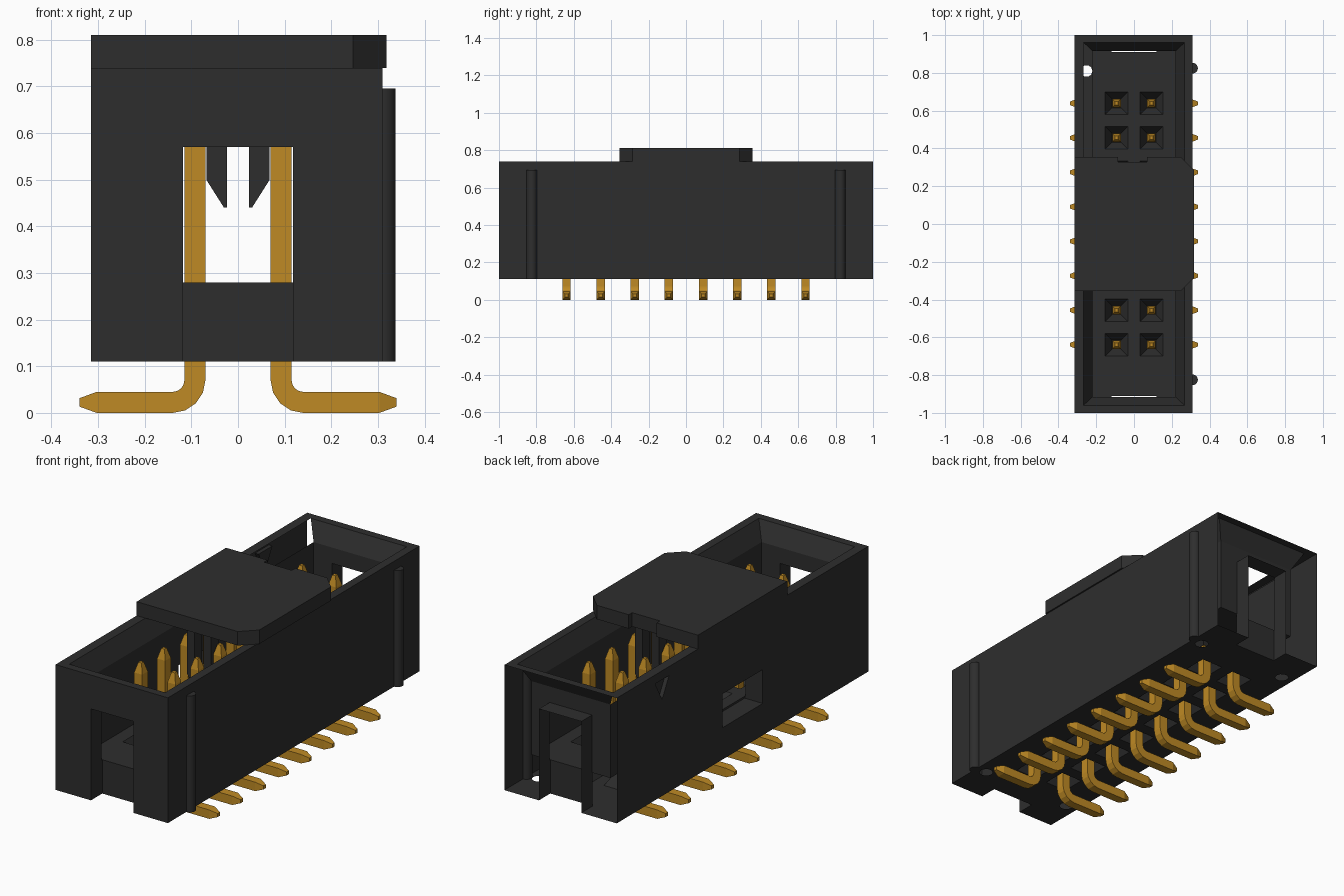
import bpy, bmesh
from math import cos, sin, pi
from mathutils import Vector

cube = bpy.data.objects.get("Cube")
if cube:
    bpy.data.objects.remove(cube, do_unlink=True)


def material(name, rgb):
    m = bpy.data.materials.new(name)
    m.use_nodes = True
    m.diffuse_color = (*rgb, 1)
    m.node_tree.nodes["Principled BSDF"].inputs["Base Color"].default_value = (*rgb, 1)
    return m


BLACK = material("black plastic", (0.027, 0.027, 0.027))
GOLD = material("gold metal", (0.52, 0.255, 0.018))


def loft(bm, rings):
    """Closed skin through rings of points."""
    loops = [[bm.verts.new(p) for p in ring] for ring in rings]
    n = len(loops[0])
    for a, b in zip(loops, loops[1:]):
        for i in range(n):
            j = (i + 1) % n
            bm.faces.new((a[i], a[j], b[j], b[i]))
    bm.faces.new(loops[0][::-1])
    bm.faces.new(loops[-1])


def rect(cx, cy, hx, hy, z):
    return [(cx - hx, cy - hy, z), (cx + hx, cy - hy, z),
            (cx + hx, cy + hy, z), (cx - hx, cy + hy, z)]


def box(bm, x0, x1, y0, y1, z0, z1):
    c = ((x0 + x1) / 2, (y0 + y1) / 2, (x1 - x0) / 2, (y1 - y0) / 2)
    loft(bm, [rect(*c, z0), rect(*c, z1)])


def post(bm, x, y, r, z0, z1, sides):
    loft(bm, [[(x + r * cos(2 * pi * i / sides), y + r * sin(2 * pi * i / sides), z)
               for i in range(sides)] for z in (z0, z1)])


def make(name, bm, mat):
    bmesh.ops.recalc_face_normals(bm, faces=bm.faces[:])
    me = bpy.data.meshes.new(name)
    bm.to_mesh(me)
    bm.free()
    me.materials.append(mat)
    ob = bpy.data.objects.new(name, me)
    bpy.context.collection.objects.link(ob)
    return ob


def cut(target, bm):
    tool = make("cutter", bm, BLACK)
    tool.hide_render = True
    mod = target.modifiers.new("cut", 'BOOLEAN')
    mod.operation, mod.solver, mod.object = 'DIFFERENCE', 'EXACT', tool
    dg = bpy.context.evaluated_depsgraph_get()
    me = bpy.data.meshes.new_from_object(target.evaluated_get(dg))
    target.modifiers.clear()
    target.data = me
    bpy.data.objects.remove(tool, do_unlink=True)


LEFT, RIGHT, BASE, RIM, FLOOR = -0.315, 0.31, 0.11, 0.74, 0.28
PIN_X, HALF = 0.0925, 0.0225
ROWS = [(i - 3.5) * 0.1825 for i in range(8)]
HOLES = [(sx * 0.252, sy * 0.81) for sx in (-1, 1) for sy in (-1, 1)]

# Housing with open cavity and sloped rim
bm = bmesh.new()
box(bm, LEFT, RIGHT, -1, 1, BASE, RIM)
body = make("housing", bm, BLACK)
bm = bmesh.new()
loft(bm, [rect(0, 0, 0.22, 0.915, FLOOR), rect(0, 0, 0.22, 0.915, 0.65),
          rect(0, 0, 0.267, 0.96, RIM), rect(0, 0, 0.2775, 0.97, RIM + 0.02)])
cut(body, bm)

# End slots, key window and first-contact triangle
bm = bmesh.new()
for s in (-1, 1):
    a, b = sorted((s * 0.91, s * 1.1))
    box(bm, -0.118, 0.118, a, b, 0, 0.57)
box(bm, -0.4, -0.215, -0.16, 0.16, 0.27, 0.44)
loft(bm, [[(x, 0.585, 0.695), (x, 0.695, 0.695), (x, 0.64, 0.595)]
          for x in (-0.4, LEFT + 0.02)])
cut(body, bm)

# Funnels around the pins, above and below, and blind holes underneath
bm = bmesh.new()
for y in ROWS:
    for x in (-PIN_X, PIN_X):
        for z, d in ((FLOOR, -1), (BASE, 1)):
            loft(bm, [rect(x, y, 0.066, 0.066, z - d * 0.01),
                      rect(x, y, 0.06, 0.06, z),
                      rect(x, y, 0.024, 0.024, z + d * 0.06)])
for x, y in HOLES:
    post(bm, x, y, 0.032, BASE - 0.05, BASE + 0.02, 10)
cut(body, bm)

# Open the thin shell: back end, half of one rim slope, hole interiors
bm = bmesh.new()
bm.from_mesh(body.data)
bmesh.ops.bisect_plane(bm, geom=bm.verts[:] + bm.edges[:] + bm.faces[:],
                       plane_co=(0, 0, 0), plane_no=(0, 1, 0))
bm.normal_update()


def is_open(f):
    c, n = f.calc_center_median(), f.normal
    back = c.y > 0.995 and n.y > 0.9
    slope = c.x < -0.2 and c.y > 0 and c.z > 0.64 and n.x > 0.3 and n.z > 0.2
    hole = c.z < 0.14 and any(
        all((v.co.x - x) ** 2 + (v.co.y - y) ** 2 < 0.04 ** 2 for v in f.verts)
        for x, y in HOLES)
    return back or slope or hole


bmesh.ops.delete(bm, geom=[f for f in bm.faces if is_open(f)], context='FACES')
bm.to_mesh(body.data)
bm.free()

# Rounded side ribs
for y, name in ((-0.825, "front_rib"), (0.825, "back_rib")):
    bm = bmesh.new()
    post(bm, RIGHT, y, 0.028, BASE, 0.695, 20)
    rib = make(name, bm, BLACK)
    for f in rib.data.polygons:
        f.use_smooth = abs(f.normal.z) < 0.5

# Pick-up cap with clipped corners, back notch and two clip legs
bm = bmesh.new()
plan = [(LEFT, -0.355), (0.247, -0.355), (0.318, -0.285),
        (0.318, 0.285), (0.247, 0.355), (0.07, 0.355), (0.07, 0.328),
        (-0.085, 0.328), (-0.085, 0.355), (LEFT, 0.355)]
loft(bm, [[(x, y, z) for x, y in plan] for z in (RIM, 0.81)])
for s in (-1, 1):
    leg = [(0.024, RIM), (0.068, RIM), (0.068, 0.5), (0.03, 0.44), (0.024, 0.44)]
    for y in (-0.31, 0.25):
        loft(bm, [[(s * x, yy, z) for x, z in leg] for yy in (y, y + 0.06)])
make("pickup_cap", bm, BLACK)


# Bent square contact pins
def pin(bm, side, y):
    path = [((PIN_X, 0.675), 0, 0.4), ((PIN_X, 0.625), 0, 1)]
    for i in range(5):
        t = i / 4 * pi / 2
        path.append(((0.14 - 0.0475 * cos(t), 0.07 - 0.0475 * sin(t)), t, 1))
    path += [((0.303, HALF), pi / 2, 1), ((0.34, HALF), pi / 2, 0.4)]
    rings = []
    for (x, z), t, k in path:
        h = HALF * k
        across = Vector((cos(t), 0, sin(t))) * h
        ring = []
        for a, b in ((-1, -1), (1, -1), (1, 1), (-1, 1)):
            p = Vector((x, y + b * h, z)) + across * a
            ring.append((side * p.x, p.y, p.z))
        rings.append(ring)
    loft(bm, rings)


for side, name in ((-1, "right_pins"), (1, "left_pins")):
    bm = bmesh.new()
    for y in ROWS:
        pin(bm, side, y)
    make(name, bm, GOLD)
